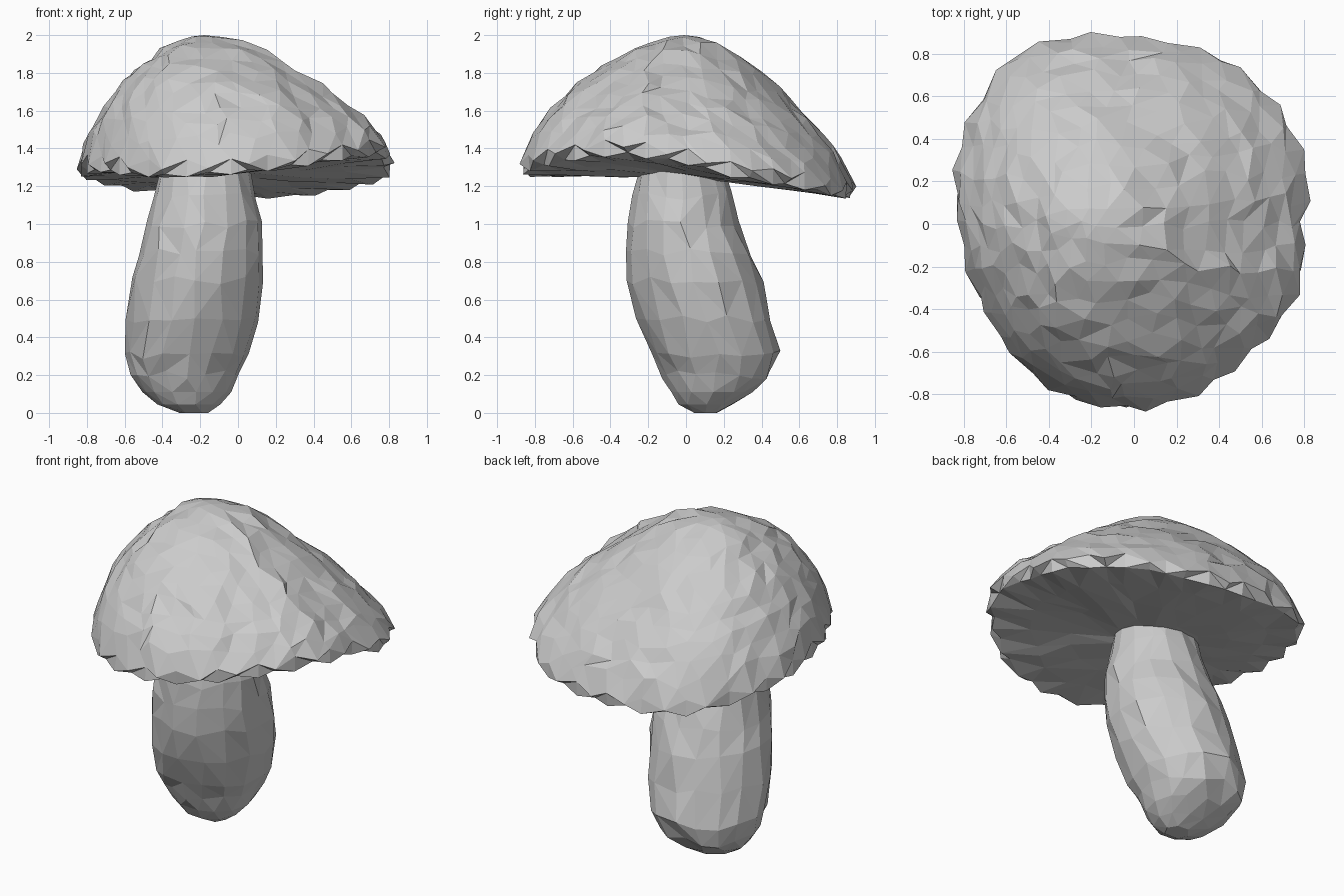
import bpy, bmesh, math, random

if "Cube" in bpy.data.objects:
    bpy.data.objects.remove(bpy.data.objects["Cube"])

random.seed(7)
TAU = 2 * math.pi


def interp(table, x, col=1):
    """Linear lookup in a list of rows whose first column rises."""
    for a, b in zip(table, table[1:]):
        if x <= b[0]:
            f = (x - a[0]) / (b[0] - a[0])
            return a[col] + (b[col] - a[col]) * f
    return table[-1][col]


def jit(s):
    return random.uniform(-s, s)


def zip_rings(bm, a, b):
    """Triangle strip between two closed rings of any vertex counts."""
    na, nb = len(a), len(b)
    i = j = 0
    end_a, end_b = (na if na > 1 else 0), (nb if nb > 1 else 0)
    while i < end_a or j < end_b:
        step_a = j >= end_b or (i < end_a and (i + .5) / na + jit(.002) < (j + .5) / nb)
        if step_a:
            bm.faces.new((a[i % na], b[j % nb], a[(i + 1) % na]))
            i += 1
        else:
            bm.faces.new((a[i % na], b[j % nb], b[(j + 1) % nb]))
            j += 1


def skin(name, rings):
    """Closed faceted body from a list of rings; one-point rings become poles."""
    bm = bmesh.new()
    loops = [[bm.verts.new(p) for p in ring] for ring in rings]
    for a, b in zip(loops, loops[1:]):
        zip_rings(bm, a, b)
    bmesh.ops.recalc_face_normals(bm, faces=bm.faces[:])
    me = bpy.data.meshes.new(name)
    bm.to_mesh(me)
    bm.free()
    ob = bpy.data.objects.new(name, me)
    bpy.context.collection.objects.link(ob)
    return ob


# Cap: a lopsided rim (angle, radius, lower edge height) joined to an off-centre apex
RIM = [(0, .785, 1.32), (17, .86, 1.25), (30, .87, 1.22), (45, .87, 1.19),
       (70, .88, 1.14), (90, .87, 1.14), (112, .93, 1.16), (127, .97, 1.18),
       (150, .91, 1.23), (180, .825, 1.27), (205, .81, 1.28), (225, .84, 1.26),
       (245, .88, 1.25), (270, .865, 1.27), (290, .845, 1.30), (312, .81, 1.34),
       (336, .84, 1.37), (360, .785, 1.32)]
# Dome height along the apex-to-rim line: full front-left side, steeper back-right side
DOME = [(0, 1, 1), (.1, .99, .985), (.18, .965, .95), (.25, .94, .91), (.38, .88, .79),
        (.5, .785, .66), (.62, .68, .53), (.72, .57, .42), (.82, .43, .29),
        (.91, .26, .17), (.96, .14, .09), (1, 0, 0)]
AX, AY, TOP, UNDER = -.18, -.01, 2.0, 1.25
TEETH = 46


def rim_at(u, dr=0):
    """Rim point and dome fullness at turn fraction u."""
    deg = (u * 360) % 360
    a = math.radians(deg)
    r = interp(RIM, deg) + dr
    full = .5 + .5 * math.cos(a - math.radians(215))
    return r * math.cos(a), r * math.sin(a), interp(RIM, deg, 2), full


# rounded dome with more facets toward the rim
cap = [[(AX, AY, TOP)]]
for t, n in ((.1, 6), (.22, 12), (.33, 17), (.44, 22), (.54, 26), (.64, 30),
             (.73, 34), (.81, 38), (.88, 40), (.945, 44)):
    ring = []
    for i in range(n):
        x, y, z, full = rim_at((i + jit(.3)) / n)
        k = t + (jit(.02) if t > .2 else 0)
        h = interp(DOME, k, 1) * full + interp(DOME, k, 2) * (1 - full)
        edge, b = z + .07, jit(.014 if t > .2 else .002)
        ring.append((AX + (x - AX) * k + b * .5 * math.cos(TAU * i / n),
                     AY + (y - AY) * k + b * .5 * math.sin(TAU * i / n),
                     edge + (TOP - edge) * h + b))
    cap.append(ring)

# zigzag lip: teeth alternate out-and-down with in-and-up
upper, lower = [], []
for i in range(TEETH):
    u, out = (i + jit(.2)) / TEETH, i % 2
    x, y, z, _ = rim_at(u, (.012 if out else -.012) + jit(.012))
    upper.append((x, y, z + (.04 if out else .085) + jit(.008)))
    x, y, z, _ = rim_at(u, (-.035 if out else -.012) + jit(.01))
    lower.append((x, y, z + (.012 if out else -.006)))
cap += [upper, lower]

# nearly flat underside
for t, n in ((.76, 32), (.52, 24), (.28, 12)):
    ring = []
    for i in range(n):
        x, y, z, _ = rim_at((i + jit(.3)) / n)
        k = t + jit(.03)
        ring.append((AX + (x - AX) * k, AY + (y - AY) * k,
                     UNDER + (z - UNDER) * k + jit(.008)))
    cap.append(ring)
cap.append([(AX, AY, UNDER)])
skin("cap", cap)

# Stem: leaning, swollen ellipses given as (z, x min, x max, y min, y max)
STEM = [(0, -.31, -.16, .03, .17), (.045, -.43, -.09, -.04, .25),
        (.11, -.505, -.03, -.08, .35), (.2, -.565, .01, -.125, .445),
        (.31, -.59, .06, -.185, .49), (.5, -.585, .115, -.255, .45),
        (.7, -.565, .14, -.305, .405), (.85, -.53, .135, -.315, .35),
        (1.0, -.49, .12, -.31, .285), (1.15, -.445, .095, -.28, .24),
        (1.32, -.41, .065, -.24, .2)]
stem = [[(-.235, .1, 0)]]
for z, x0, x1, y0, y1 in STEM:
    n = 6 if z == 0 else 10 if z < .1 else 13 if z < .15 else 16
    ring = []
    for i in range(n):
        a = TAU * (i + jit(.2)) / n
        k = 1 + jit(.03)
        ring.append(((x0 + x1) / 2 + (x1 - x0) / 2 * math.cos(a) * k,
                     (y0 + y1) / 2 + (y1 - y0) / 2 * math.sin(a) * k,
                     z + jit(.025 if .15 < z < 1.2 else 0)))
    stem.append(ring)
stem.append([(-.17, -.02, 1.32)])
skin("stem", stem)
